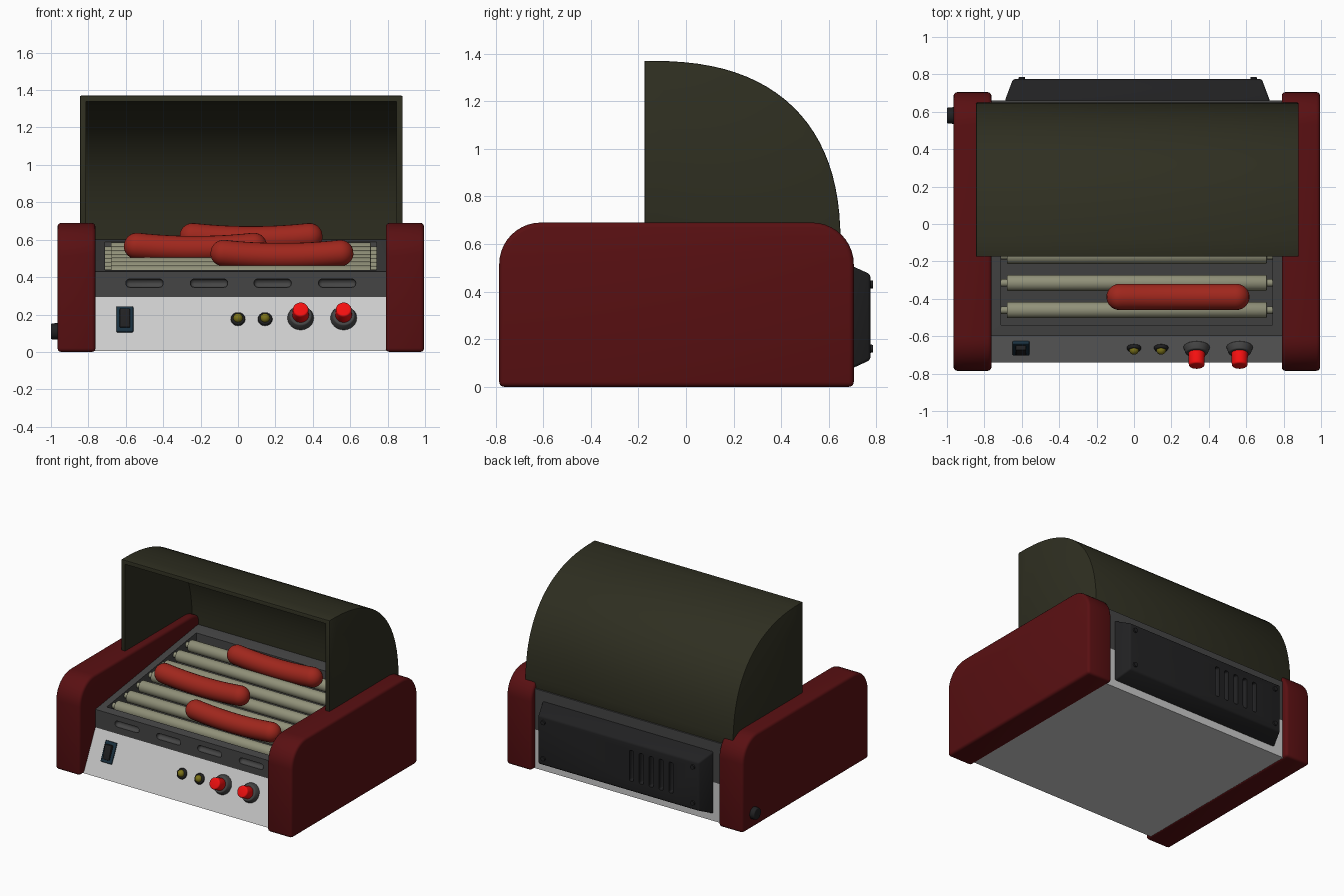
import bpy, bmesh, math
from mathutils import Matrix, Vector

if "Cube" in bpy.data.objects:
    bpy.data.objects.remove(bpy.data.objects["Cube"])

# Colours
def mat(name, r, g, b):
    m = bpy.data.materials.new(name)
    m.diffuse_color = (r, g, b, 1)
    m.use_nodes = True
    m.node_tree.nodes["Principled BSDF"].inputs["Base Color"].default_value = m.diffuse_color
    return m

RED = mat("dark_red", .10, .005, .006)
WHITE = mat("light_metal", .6, .6, .6)
GREY = mat("dark_grey", .06, .06, .06)
HOOD = mat("smoked_hood", .028, .028, .015)
BLACK = mat("black", .015, .015, .016)
ROLLER = mat("roller_metal", .28, .28, .19)
SAUSAGE = mat("sausage", .35, .02, .012)
BUTTON = mat("button_red", .9, .005, .005)
LAMP = mat("lamp_yellow", .2, .17, .01)
NAVY = mat("navy", .01, .03, .05)

# Helpers
def make(name, bm, m=None, matrix=None, bevel=0, segs=3):
    if matrix is not None:
        bm.transform(matrix)
    bmesh.ops.recalc_face_normals(bm, faces=bm.faces[:])
    me = bpy.data.meshes.new(name)
    bm.to_mesh(me)
    bm.free()
    ob = bpy.data.objects.new(name, me)
    bpy.context.collection.objects.link(ob)
    if m:
        me.materials.append(m)
    if bevel:
        b = ob.modifiers.new("bevel", 'BEVEL')
        b.width, b.segments = bevel, segs
        b.limit_method, b.angle_limit = 'ANGLE', math.radians(30)
        apply(ob, b)
    return ob

def apply(ob, mod):
    bpy.context.view_layer.objects.active = ob
    bpy.ops.object.modifier_apply(modifier=mod.name)

def cut(ob, cutter):
    mod = ob.modifiers.new("cut", 'BOOLEAN')
    mod.operation, mod.solver, mod.object = 'DIFFERENCE', 'EXACT', cutter
    apply(ob, mod)
    bpy.data.objects.remove(cutter)

def prism(name, pts, x0, x1, m=None, **kw):
    """Extrude a (y, z) profile along x."""
    bm = bmesh.new()
    f = bm.faces.new([bm.verts.new((x0, y, z)) for y, z in pts])
    ext = bmesh.ops.extrude_face_region(bm, geom=[f])["geom"]
    bmesh.ops.translate(bm, vec=(x1 - x0, 0, 0),
                        verts=[v for v in ext if isinstance(v, bmesh.types.BMVert)])
    return make(name, bm, m, **kw)

def box(name, size, matrix, m=None, **kw):
    bm = bmesh.new()
    bmesh.ops.create_cube(bm, size=1, matrix=Matrix.Diagonal((*size, 1)))
    return make(name, bm, m, matrix, **kw)

def cyl(name, r1, r2, depth, matrix, m=None, seg=32, **kw):
    """Cylinder or cone standing on the origin of the given matrix."""
    bm = bmesh.new()
    bmesh.ops.create_cone(bm, cap_ends=True, segments=seg, radius1=r1, radius2=r2,
                          depth=depth, matrix=Matrix.Translation((0, 0, depth / 2)))
    return make(name, bm, m, matrix, **kw)

def arc(cy, cz, r, a0, a1, n=10):
    return [(cy + r * math.cos(math.radians(a0 + (a1 - a0) * i / n)),
             cz + r * math.sin(math.radians(a0 + (a1 - a0) * i / n))) for i in range(n + 1)]

T = Matrix.Translation
ALONG_X = Matrix.Rotation(math.pi / 2, 4, 'Y')

# Side panels
side = [(-.785, 0), (.705, 0)] + arc(.53, .515, .175, 0, 90) + arc(-.61, .515, .175, 90, 180)
prism("left_side_panel", side, -.965, -.762, RED, bevel=.02)
prism("right_side_panel", side, .79, .995, RED, bevel=.02)
cyl("side_knob", .045, .042, .04, T((-.96, .58, .11)) @ Matrix.Rotation(-math.pi / 2, 4, 'Y'),
    BLACK, bevel=.006)

# Lower body with sloping control panel
prism("lower_body", [(-.74, .005), (-.6, .295), (.66, .295), (.66, .005)], -.775, .8, WHITE)

# Upper body with sunken tray and front slots
SLOPE = .17 / 1.2
def top_z(y):
    return .43 + (y + .6) * SLOPE

upper = prism("upper_body", [(-.6, .295), (-.6, .43), (.6, .6), (.66, .6), (.66, .295)],
              -.775, .8, GREY)
cut(upper, prism("tray_cutter", [(y, top_z(y) + d) for y, d in
                                 ((-.54, -.1), (-.54, .1), (.52, .1), (.52, -.1))], -.71, .74))
for x in (-.5, -.155, .185, .53):
    cut(upper, box("slot_cutter", (.2, .06, .045), T((x, -.6, .368)), bevel=.021))

# Rollers with end pins
for i in range(7):
    y = -.46 + .145 * i
    z = top_z(y) - .03
    cyl(f"roller_{i + 1}", .043, .043, 1.39, T((-.68, y, z)) @ ALONG_X, ROLLER, bevel=.006, segs=2)
    cyl(f"roller_pin_{i + 1}", .02, .02, 1.46, T((-.715, y, z)) @ ALONG_X, ROLLER, seg=16)

# Sausages: rounded tubes with a slight sag
def sausage(name, cx, cy, cz, half=.382, r=.07, n=24):
    bm = bmesh.new()
    caps = [(-half + r - r * math.cos(a), r * math.sin(a))
            for a in [math.pi / 2 * k / 8 for k in range(1, 9)]]
    flat = half - r
    prof = caps + [(-flat + 2 * flat * k / 14, r) for k in range(1, 14)] \
        + [(-x, rr) for x, rr in reversed(caps)]
    rings = []
    for x, rr in prof:
        z = .025 * (x / half) ** 2
        tilt = .05 * x / half ** 2
        rings.append([bm.verts.new((cx + x - tilt * rr * math.sin(t), cy + rr * math.cos(t),
                                    cz + z + rr * math.sin(t)))
                      for t in [2 * math.pi * k / n for k in range(n)]])
    for a, b in zip(rings, rings[1:]):
        for k in range(n):
            bm.faces.new((a[k], a[(k + 1) % n], b[(k + 1) % n], b[k]))
    bm.faces.new(rings[0])
    bm.faces.new(rings[-1])
    return make(name, bm, SAUSAGE)

sausage("sausage_front", .235, -.39, .512)
sausage("sausage_middle", -.228, -.0975, .55)
sausage("sausage_back", .07, .337, .602)

# Hood: curved shell open at the front and below
def hood_curve(inset, n=24, e=2.5):
    a, b = .825 - inset, .8 - inset
    return [(-.175 + a * math.sin(t) ** (2 / e), .57 + b * max(math.cos(t), 0) ** (2 / e))
            for t in [math.pi / 2 * k / n for k in range(n + 1)]]

hood = prism("hood", [(-.175, .57)] + hood_curve(0), -.845, .88, HOOD, bevel=.006, segs=2)
cut(hood, prism("hood_cutter", [(-.3, .4), (-.3, 1.34)] + hood_curve(.03) + [(.62, .4)],
                -.813, .848))

# Rear cover with vents and screws
bm = bmesh.new()
bmesh.ops.create_cube(bm, size=1)
for v in bm.verts:
    back = v.co.y > 0
    w, h = (.665, .18) if back else (.71, .235)
    v.co = (.018 + math.copysign(w, v.co.x), .775 if back else .655,
            .2925 + math.copysign(h, v.co.z))
cover = make("rear_cover", bm, BLACK, bevel=.012)
for i in range(5):
    cut(cover, box("vent_cutter", (.035, .06, .23), T((-.09 - .082 * i, .775, .3)), bevel=.012))
for x in (-.6, .64):
    for z in (.16, .43):
        cyl("rear_screw", .018, .016, .015, T((x, .77, z)) @ Matrix.Rotation(-math.pi / 2, 4, 'X'),
            BLACK, seg=16)

# Controls on the sloping panel
def on_panel(x, z, lift=0):
    n = Vector((0, -.295, .14)).normalized()
    up = Vector((0, .14, .295)).normalized()
    p = Vector((x, -.74 + (z - .005) * .14 / .29, z)) + n * lift
    return Matrix(((1, up.x, n.x, p.x), (0, up.y, n.y, p.y), (0, up.z, n.z, p.z), (0, 0, 0, 1)))

box("switch_bezel", (.09, .15, .03), on_panel(-.605, .172), NAVY, bevel=.006)
box("switch_rocker", (.055, .105, .04), on_panel(-.605, .172, .012) @ Matrix.Rotation(.15, 4, 'X'),
    BLACK, bevel=.005)

for i, x in enumerate((0, .145)):
    cyl(f"lamp_ring_{i + 1}", .04, .034, .018, on_panel(x, .174), BLACK, bevel=.004)
    bm = bmesh.new()
    bmesh.ops.create_uvsphere(bm, u_segments=24, v_segments=12, radius=.026)
    make(f"lamp_{i + 1}", bm, LAMP, on_panel(x, .174, .016))

for i, x in enumerate((.335, .565)):
    cyl(f"button_base_{i + 1}", .072, .058, .04, on_panel(x, .18), GREY, bevel=.006)
    cyl(f"button_{i + 1}", .044, .042, .085, on_panel(x, .18, .03), BUTTON, bevel=.01)

# Smooth shading with sharp edges kept
bpy.ops.object.select_all(action='SELECT')
bpy.ops.object.shade_smooth_by_angle(angle=math.radians(32))
